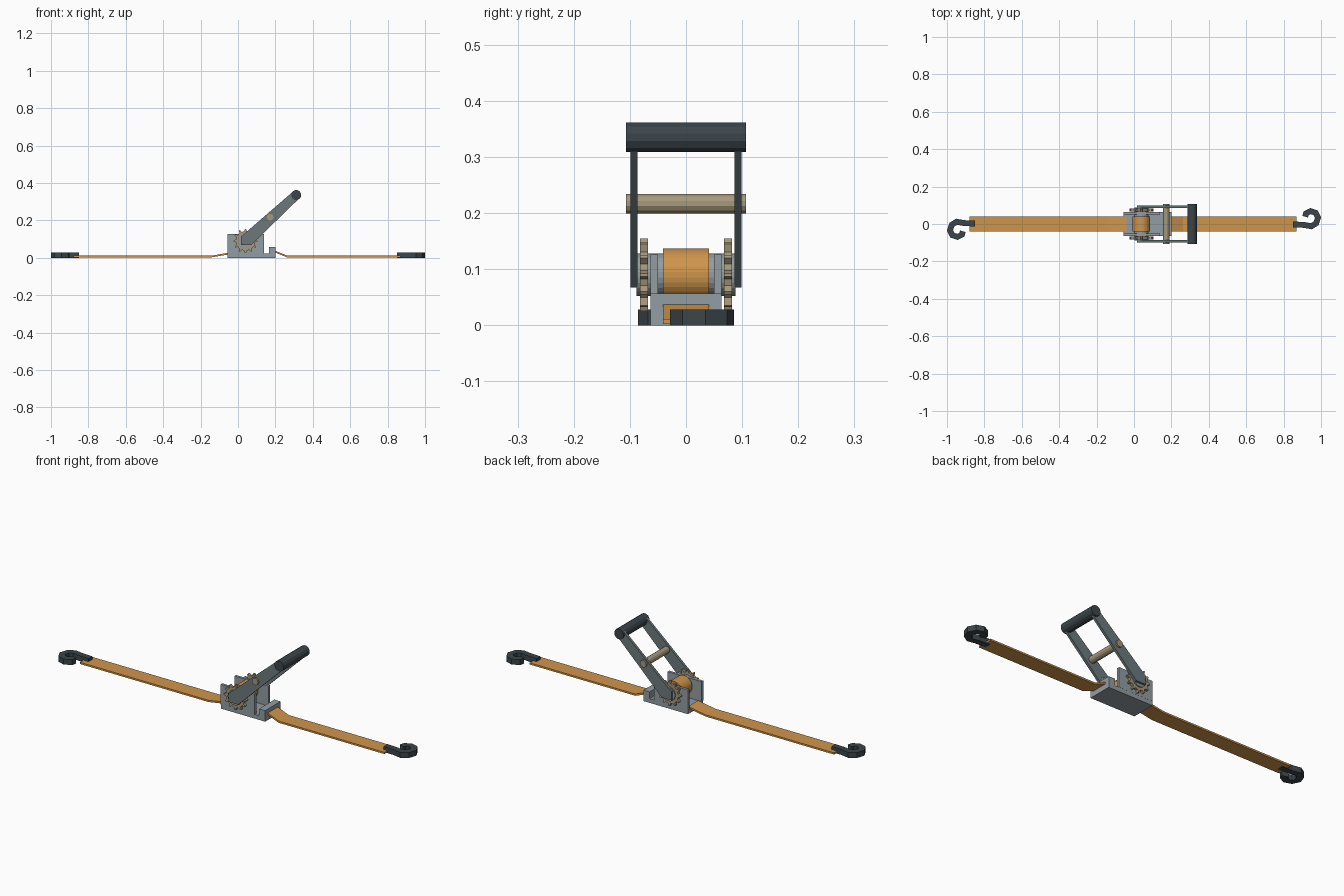
import bpy, bmesh, math
from mathutils import Vector

if "Cube" in bpy.data.objects:
    bpy.data.objects.remove(bpy.data.objects["Cube"])


def material(name, rgb):
    m = bpy.data.materials.new(name)
    m.diffuse_color = (*rgb, 1)
    m.use_nodes = True
    m.node_tree.nodes["Principled BSDF"].inputs["Base Color"].default_value = m.diffuse_color
    return m


ORANGE = material("webbing_orange", (0.62, 0.30, 0.07))
TAN = material("plated_tan", (0.38, 0.32, 0.20))
DARK = material("dark_steel", (0.045, 0.06, 0.07))
ARM = material("arm_steel", (0.15, 0.19, 0.20))
STEEL = material("frame_steel", (0.29, 0.34, 0.36))


def prism(name, pts, a, b, mat, axis="y"):
    """Extrude a closed profile from a to b along y (xz profile) or z (xy profile)."""
    bm = bmesh.new()
    place = (lambda u, v, w: (u, w, v)) if axis == "y" else (lambda u, v, w: (u, v, w))
    lo = [bm.verts.new(place(u, v, a)) for u, v in pts]
    hi = [bm.verts.new(place(u, v, b)) for u, v in pts]
    bm.faces.new(lo)
    bm.faces.new(hi)
    n = len(pts)
    for i in range(n):
        j = (i + 1) % n
        bm.faces.new((lo[i], lo[j], hi[j], hi[i]))
    bmesh.ops.recalc_face_normals(bm, faces=bm.faces)
    me = bpy.data.meshes.new(name)
    bm.to_mesh(me)
    bm.free()
    me.materials.append(mat)
    ob = bpy.data.objects.new(name, me)
    bpy.context.collection.objects.link(ob)
    return ob


def circle(cx, cz, r, n):
    return [(cx + r * math.cos(math.tau * (i + 0.5) / n),
             cz + r * math.sin(math.tau * (i + 0.5) / n)) for i in range(n)]


def ribbon(path, width):
    """Closed outline of constant width around an open path."""
    p = [Vector(q) for q in path]
    left, right = [], []
    for i, q in enumerate(p):
        d0 = (q - p[max(i - 1, 0)]).normalized()
        d1 = (p[min(i + 1, len(p) - 1)] - q).normalized()
        d = (d0 + d1).normalized()
        k = max(d.dot(d1 if d1.length else d0), 0.5)
        nrm = Vector((-d.y, d.x)) * width / 2 / k
        left.append(tuple(q + nrm))
        right.append(tuple(q - nrm))
    return left + right[::-1]


def rect(x0, x1, z0, z1):
    return [(x0, z0), (x1, z0), (x1, z1), (x0, z1)]


# Frame: base plate, end bar and two side plates
prism("frame_base", rect(-0.055, 0.2, 0, 0.022), -0.063, 0.063, STEEL)
prism("frame_end_bar", rect(0.165, 0.2, 0.022, 0.057), -0.063, 0.063, STEEL)

# Spool axle and wound webbing
CX, CZ = 0.04, 0.09
prism("axle", circle(CX, CZ, 0.038, 24), -0.088, 0.088, STEEL)
prism("webbing_roll", circle(CX, CZ, 0.047, 32), -0.041, 0.041, ORANGE)

# Ratchet wheel profile with 12 pointed teeth
gear = []
for i in range(12):
    for f, r in ((-0.28, 0.052), (-0.08, 0.065), (0.08, 0.065), (0.28, 0.052)):
        a = math.tau * (i + f) / 12
        gear.append((CX + r * math.cos(a), CZ + r * math.sin(a)))
arm = [(0.015, 0.067), (0.07, 0.067), (0.328, 0.318), (0.292, 0.352), (0.015, 0.112)]

# Mirrored side parts
for s, side in ((-1, "front"), (1, "back")):
    prism(f"side_plate_{side}", rect(-0.055, 0.14, 0.022, 0.126), s * 0.05, s * 0.0635, STEEL)
    prism(f"ratchet_wheel_{side}", gear, s * 0.068, s * 0.082, TAN)
    prism(f"handle_arm_{side}", arm, s * 0.086, s * 0.099, ARM)

# Handle cross rod and grip
prism("handle_rod", circle(0.172, 0.217, 0.018, 12), -0.107, 0.107, TAN)
prism("handle_grip", circle(0.311, 0.335, 0.027, 12), -0.107, 0.107, DARK)

# Webbing straps, bent up where they enter the frame
prism("strap_left", ribbon([(-0.88, 0.007), (-0.14, 0.007), (-0.04, 0.024)], 0.009),
      -0.041, 0.041, ORANGE)
prism("strap_right", ribbon([(0.87, 0.007), (0.262, 0.007), (0.195, 0.034)], 0.009),
      -0.041, 0.041, ORANGE)

# End hooks, the left one turned half way round
hook = [(0.85, -0.002), (0.91, -0.005), (0.948, -0.012), (0.974, 0.004), (0.984, 0.034),
        (0.971, 0.060), (0.944, 0.069), (0.920, 0.057), (0.915, 0.039)]
for s, side in ((1, "right"), (-1, "left")):
    prism(f"hook_{side}", ribbon([(s * x, s * y) for x, y in hook], 0.031), 0, 0.028, DARK, "z")
